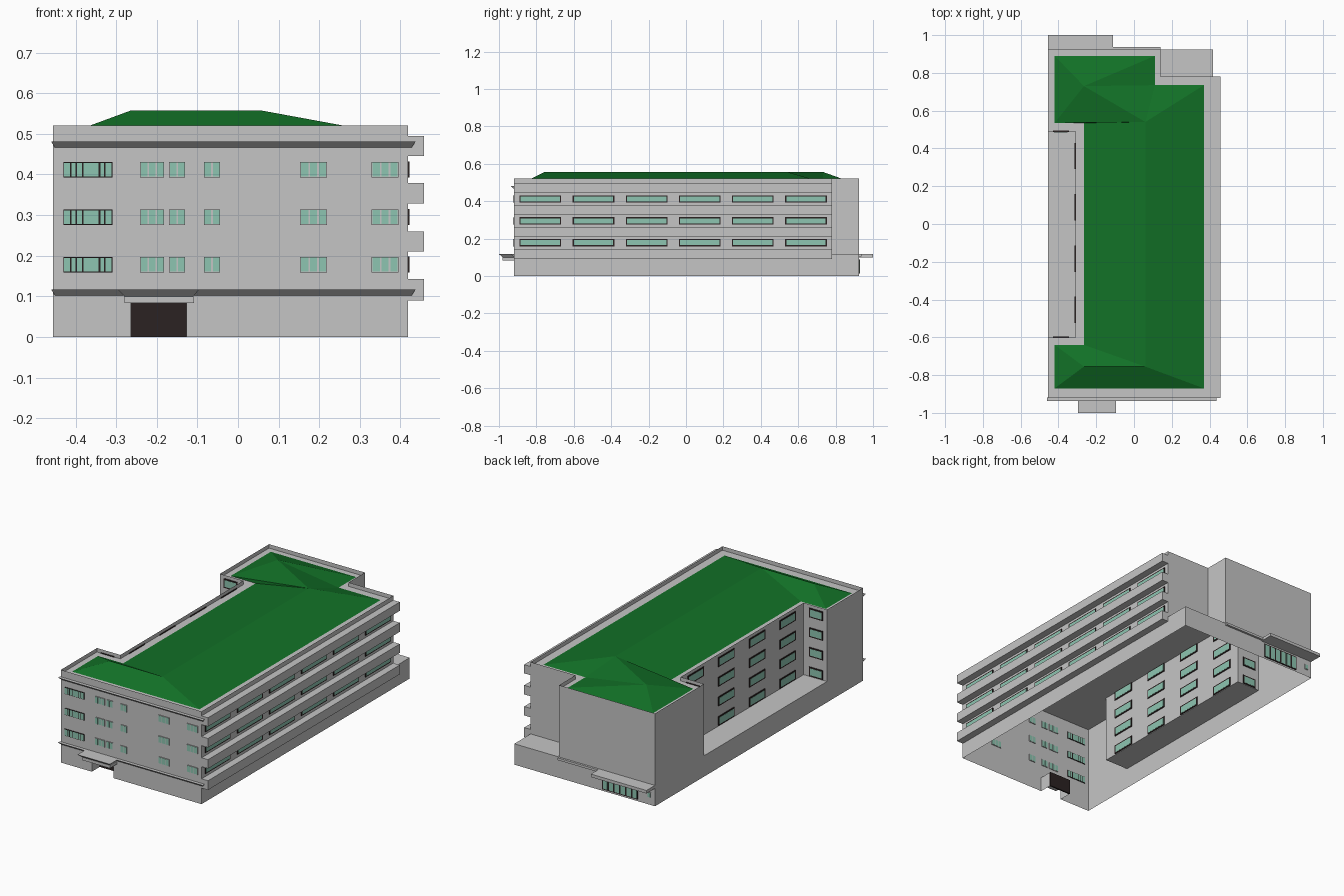
import bpy, bmesh

cube = bpy.data.objects.get("Cube")
if cube:
    bpy.data.objects.remove(cube)


def material(name, rgb):
    m = bpy.data.materials.new(name)
    m.use_nodes = True
    m.diffuse_color = (*rgb, 1)
    m.node_tree.nodes["Principled BSDF"].inputs["Base Color"].default_value = (*rgb, 1)
    return m


GREY = material("wall grey", (0.56, 0.56, 0.56))
GREEN = material("roof green", (0.006, 0.165, 0.02))
GLASS = material("pale green glass", (0.27, 0.56, 0.44))
DARK = material("dark brown", (0.024, 0.016, 0.016))


def finish(name, bm, mat, fix=True):
    if fix:
        bmesh.ops.recalc_face_normals(bm, faces=bm.faces)
    me = bpy.data.meshes.new(name)
    bm.to_mesh(me)
    bm.free()
    me.materials.append(mat)
    ob = bpy.data.objects.new(name, me)
    bpy.context.collection.objects.link(ob)
    return ob


def face(bm, pts):
    return bm.faces.new([bm.verts.new(p) for p in pts])


def wall(bm, a, b, z0, z1):
    return face(bm, [(*a, z0), (*b, z0), (*b, z1), (*a, z1)])


def slab(bm, x0, x1, y0, y1, z):
    return face(bm, [(x0, y0, z), (x1, y0, z), (x1, y1, z), (x0, y1, z)])


def boxes(name, items, mat):
    """One object made of boxes given as x, y and z ranges."""
    bm = bmesh.new()
    for x, y, z in items:
        vs = bmesh.ops.create_cube(bm, size=1)["verts"]
        for v in vs:
            v.co = [r[0] if c < 0 else r[1] for c, r in zip(v.co, (x, y, z))]
    return finish(name, bm, mat)


def prism(name, profile, x0, x1, taper, mat):
    """Profile in (y, z, t) along x; t scales how far each end is drawn in."""
    bm = bmesh.new()
    ends = [[bm.verts.new((x + s * taper * t, y, z)) for y, z, t in profile]
            for x, s in ((x0, 1), (x1, -1))]
    n = len(profile)
    for e in ends:
        bm.faces.new(e)
    for i in range(n):
        j = (i + 1) % n
        bm.faces.new((ends[0][i], ends[0][j], ends[1][j], ends[1][i]))
    return finish(name, bm, mat)


L, R, F, B = -0.455, 0.418, -0.92, 0.925   # outer walls
COURT_X, COURT_F, COURT_B = -0.31, -0.6, 0.49
NOTCH_X, NOTCH_Y = 0.14, 0.78
BASE, TOP, DECK = 0.117, 0.52, 0.498
D0, D1, DOOR_H, DOOR_Y = -0.263, -0.127, 0.083, -0.85

# Ground floor shell with recessed entrance and terraces
bm = bmesh.new()
for a, b in [((R, F), (R, B)), ((R, B), (L, B)), ((L, B), (L, F)),
             ((L, F), (D0, F)), ((D1, F), (R, F))]:
    wall(bm, a, b, 0, BASE)
wall(bm, (D0, F), (D1, F), DOOR_H, BASE)
wall(bm, (D0, F), (D0, DOOR_Y), 0, DOOR_H)
wall(bm, (D1, DOOR_Y), (D1, F), 0, DOOR_H)
slab(bm, D0, D1, F, DOOR_Y, DOOR_H)
slab(bm, L, COURT_X, COURT_F, COURT_B, BASE)
slab(bm, NOTCH_X, R, NOTCH_Y, B, BASE)
finish("ground_floor", bm, GREY, fix=False)
boxes("entrance_door", [((D0, D1), (DOOR_Y, DOOR_Y + 0.008), (0, DOOR_H))], DARK)

# Upper storeys: hollow walls, parapet and roof deck
outline = [(L, F), (R, F), (R, NOTCH_Y), (NOTCH_X, NOTCH_Y), (NOTCH_X, B), (L, B),
           (L, COURT_B), (COURT_X, COURT_B), (COURT_X, COURT_F), (L, COURT_F)]
bm = bmesh.new()
for i, a in enumerate(outline):
    wall(bm, a, outline[(i + 1) % len(outline)], BASE, TOP)
deck = face(bm, [(x, y, TOP) for x, y in outline])
bmesh.ops.inset_region(bm, faces=[deck], thickness=0.024, use_even_offset=True)
down = bmesh.ops.extrude_face_region(bm, geom=[deck])
for v in [g for g in down["geom"] if isinstance(g, bmesh.types.BMVert)]:
    v.co.z = DECK
if deck.is_valid:
    bm.faces.remove(deck)
finish("upper_storeys", bm, GREY, fix=False)

# Hipped roof
EAVE, RIDGE = 0.5, 0.557
P = {"a": (.37, -.87), "b": (.37, .735), "c": (.11, .735), "d": (.11, .89),
     "e": (-.42, .89), "f": (-.42, .535), "g": (-.265, .535), "h": (-.265, -.64),
     "i": (-.42, -.64), "j": (-.42, -.87),
     "P": (.06, -.755), "Q": (-.265, -.755), "S": (.06, .54), "T": (-.265, .73)}
bm = bmesh.new()
V = {k: bm.verts.new((*p, RIDGE if k.isupper() else EAVE)) for k, p in P.items()}
for f in "abSP bcS cTS cdT deT efT fST fgS ghPS hiQP ijQ jaPQ".split():
    bm.faces.new([V[k] for k in f])
finish("green_roof", bm, GREEN, fix=False)

# Balcony-like bands on the long side
boxes("side_bands", [((R - 0.001, 0.458), (F, NOTCH_Y), z) for z in
                     ((.09, .142), (.21, .26), (.328, .379), (.446, .495))], GREY)

# Sloped cornices along the front
for name, z in (("lower_cornice", 0.101), ("upper_cornice", 0.465)):
    prism(name, [(F + 0.001, z, 1), (F - 0.018, z + 0.016, 0), (F + 0.001, z + 0.016, 0)],
          -0.46, 0.437, 0.01, GREY)

# Canopies over front and back entrances
prism("front_canopy", [(F, .1, 1), (-.98, .1, 1), (-1, .117, 0), (F, .117, 0)],
      -0.296, -0.095, 0.016, GREY)
boxes("front_canopy_beam", [((-.28, -.108), (-.98, F), (DOOR_H, .1))], GREY)
boxes("back_canopy", [((L, -.11), (B, 1), (.1, BASE))], GREY)
boxes("back_ledge", [((L, NOTCH_X), (B, B + .012), (.104, BASE))], GREY)


# Windows: a thin frame plate with slightly thicker panes
def windows(name, axis, pos, spans, rows, half, frame_mat, edge, bars=None):
    frames, panes = [], []

    def plate(u, z, t):
        depth = (pos - t, pos + t)
        return (depth, u, z) if axis == "x" else (u, depth, z)

    for u0, u1, count in spans:
        cuts = bars or [u0 + (u1 - u0) * i / count for i in range(count + 1)]
        for z in rows:
            frames.append(plate((u0, u1), (z - half, z + half), 0.0038))
            for p, q in zip(cuts, cuts[1:]):
                panes.append(plate((p + edge, q - edge),
                                   (z - half + edge, z + half - edge), 0.0046))
    boxes(name + "_frames", frames, frame_mat)
    boxes(name + "_panes", panes, GLASS)


ROWS = [0.178, 0.295, 0.412]
COURT_ROWS = [0.146 + 0.11 * i for i in range(4)]

windows("front_windows", "y", F,
        [(-.241, -.182, 3), (-.17, -.13, 2), (-.084, -.044, 2), (.153, .219, 3),
         (.329, .395, 3)], ROWS, 0.019, GREY, 0.002)
windows("front_stair_windows", "y", F, [(-.43, -.309, 6)], ROWS, 0.019, DARK, 0.0022,
        [-.43, -.412, -.398, -.382, -.341, -.328, -.309])
windows("side_windows", "x", R,
        [(-.89 + .284 * i, -.667 + .284 * i, 1) for i in range(6)],
        ROWS, 0.0195, DARK, 0.006)
windows("court_windows", "x", COURT_X,
        [(c - .07, c + .07, 1) for c in (.36, .0875, -.185, -.455)],
        COURT_ROWS, 0.026, DARK, 0.007)
for name, y in (("court_front_windows", COURT_F), ("court_back_windows", COURT_B)):
    windows(name, "y", y, [(-.43, -.345, 1)], COURT_ROWS, 0.026, DARK, 0.007)
windows("back_entrance", "y", B, [(-.35, -.13, 6)], [0.05], 0.04, DARK, 0.005)
windows("back_small_window", "y", B, [(-.432, -.41, 1)], [0.055], 0.015, GREY, 0.003)
